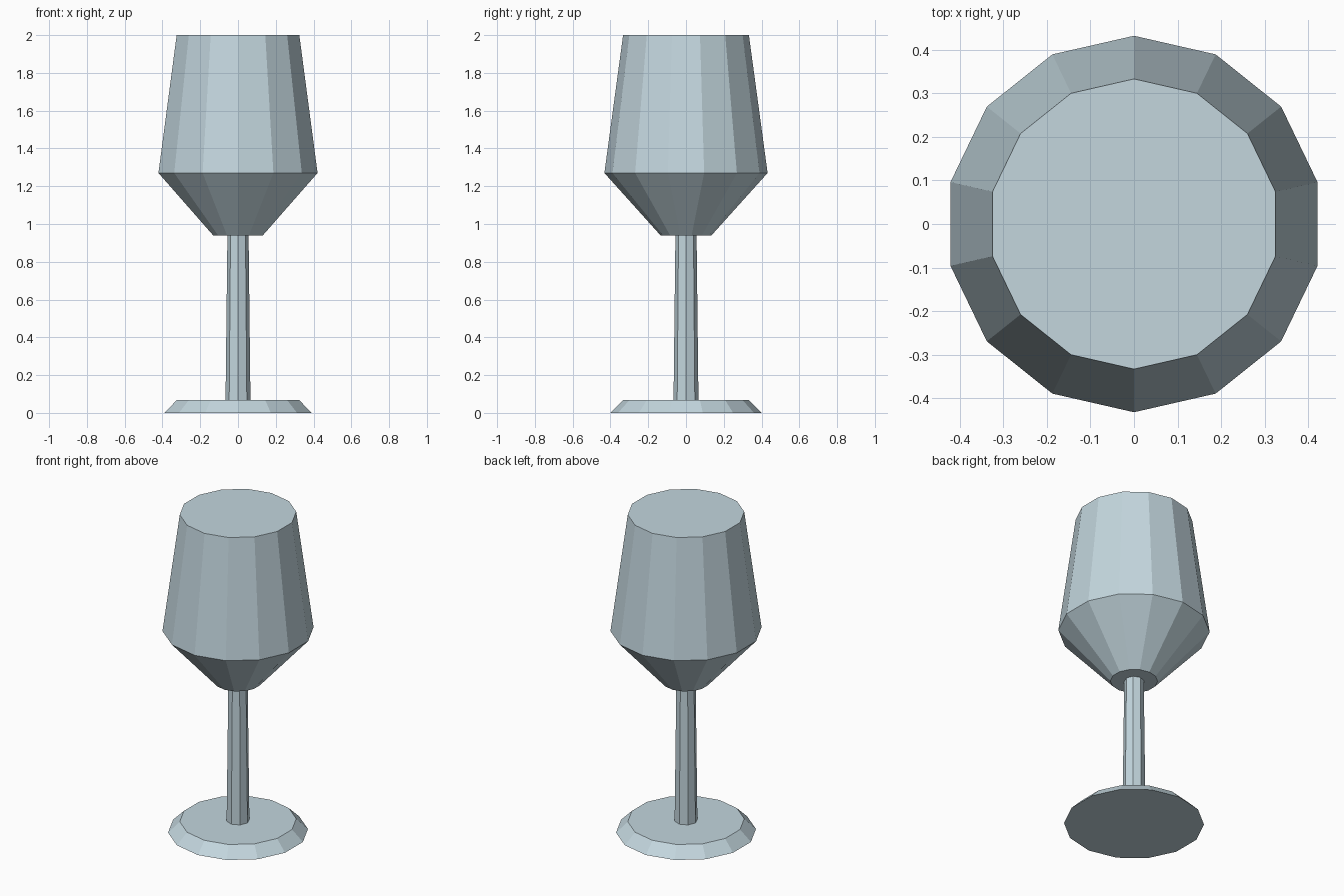
import bpy, bmesh, math

if "Cube" in bpy.data.objects:
    bpy.data.objects.remove(bpy.data.objects["Cube"])

# One pale blue-grey colour for the whole glass
mat = bpy.data.materials.new("pale_blue_grey")
mat.diffuse_color = (0.546, 0.673, 0.730, 1.0)
mat.use_nodes = True
mat.node_tree.nodes["Principled BSDF"].inputs["Base Color"].default_value = mat.diffuse_color


def lathe(name, profile, sides):
    """Closed faceted solid from (radius, z) rings, first corner on +y."""
    bm = bmesh.new()
    rings = []
    for r, z in profile:
        angles = [math.pi / 2 + 2 * math.pi * i / sides for i in range(sides)]
        rings.append([bm.verts.new((r * math.cos(a), r * math.sin(a), z)) for a in angles])
    for low, high in zip(rings, rings[1:]):
        for i in range(sides):
            j = (i + 1) % sides
            bm.faces.new((low[i], low[j], high[j], high[i]))
    bm.faces.new(rings[0][::-1])
    bm.faces.new(rings[-1])
    mesh = bpy.data.meshes.new(name)
    bm.to_mesh(mesh)
    bm.free()
    mesh.materials.append(mat)
    obj = bpy.data.objects.new(name, mesh)
    bpy.context.collection.objects.link(obj)
    return obj


# Bevelled round foot
lathe("foot", [(0.40, 0.0), (0.333, 0.067)], 14)
# Slightly tapered stem
lathe("stem", [(0.066, 0.067), (0.056, 0.94)], 8)
# Bowl, widest low down and closed at the rim
lathe("bowl", [(0.135, 0.94), (0.432, 1.27), (0.333, 2.0)], 14)
